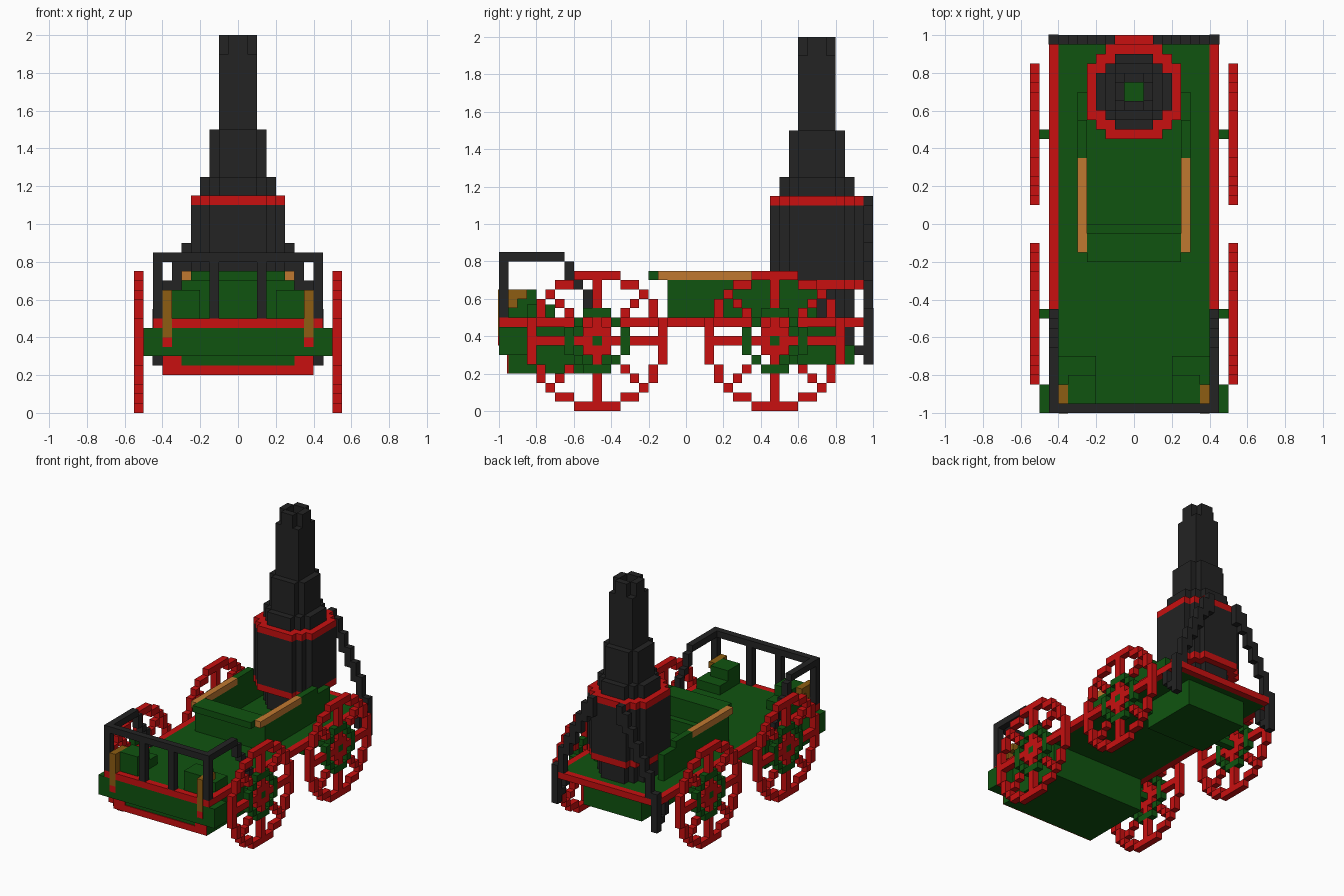
import bpy, bmesh

cube = bpy.data.objects.get("Cube")
if cube:
    bpy.data.objects.remove(cube)

U = 0.05  # block size


def material(name, rgb):
    m = bpy.data.materials.new(name)
    m.use_nodes = True
    color = (*rgb, 1)
    m.diffuse_color = color
    m.node_tree.nodes["Principled BSDF"].inputs["Base Color"].default_value = color
    return m


GREEN = material("green_paint", (0.005, 0.088, 0.005))
RED = material("red_paint", (0.58, 0.005, 0.005))
BLACK = material("black_iron", (0.017, 0.017, 0.017))
WOOD = material("tan_wood", (0.53, 0.19, 0.03))
BRASS = material("dark_brass", (0.27, 0.11, 0.006))


def finish(name, bm, mats):
    mesh = bpy.data.meshes.new(name)
    bm.normal_update()
    bm.to_mesh(mesh)
    bm.free()
    for m in mats:
        mesh.materials.append(m)
    ob = bpy.data.objects.new(name, mesh)
    bpy.context.collection.objects.link(ob)
    return ob


def box(name, mat, x, y, z):
    bm = bmesh.new()
    bmesh.ops.create_cube(bm, size=1)
    for v in bm.verts:
        v.co = [lo + (c + 0.5) * (hi - lo) for c, (lo, hi) in zip(v.co, (x, y, z))]
    return finish(name, bm, [mat])


def pair(name, mat, x, y, z):
    box("left_" + name, mat, x, y, z)
    box("right_" + name, mat, (-x[1], -x[0]), y, z)


def prism(name, cells, axis, origin, lo, hi, mats):
    """Extrude a set of grid cells {(i, j): material index} along an axis."""
    bm = bmesh.new()
    others = [a for a in range(3) if a != axis]

    def face(points, index):
        verts = []
        for i, j, h in points:
            co = [0, 0, 0]
            co[axis] = h
            co[others[0]] = origin[0] + i * U
            co[others[1]] = origin[1] + j * U
            verts.append(bm.verts.new(co))
        bm.faces.new(verts).material_index = index

    for (i, j), m in cells.items():
        ring = [(i, j), (i + 1, j), (i + 1, j + 1), (i, j + 1)]
        for h in (lo, hi):
            face([(*p, h) for p in ring], m)
        for k, (di, dj) in enumerate(((0, -1), (1, 0), (0, 1), (-1, 0))):
            if (i + di, j + dj) not in cells:
                a, b = ring[k], ring[(k + 1) % 4]
                face([(*a, lo), (*b, lo), (*b, hi), (*a, hi)], m)
    bmesh.ops.remove_doubles(bm, verts=bm.verts, dist=U / 100)
    bmesh.ops.recalc_face_normals(bm, faces=bm.faces)
    return finish(name, bm, mats)


# Wheels: rim, eight spokes, green inner ring and red hub
def in_wheel(i, j):
    return i * i + j * j <= 53


def wheel_cells():
    cells = {}
    for i in range(-7, 8):
        for j in range(-7, 8):
            d = i * i + j * j
            if not in_wheel(i, j) or d == 0:
                continue
            near = ((i + 1, j), (i - 1, j), (i, j + 1), (i, j - 1))
            rim = not all(in_wheel(*n) for n in near)
            if 8 <= d <= 10:
                cells[i, j] = 1
            elif rim or d <= 4 or i == 0 or j == 0 or abs(i) == abs(j):
                cells[i, j] = 0
    return cells


for end, y in (("front", -0.475), ("rear", 0.475)):
    for side, x in (("left", 0.5), ("right", -0.55)):
        prism(f"{end}_{side}_wheel", wheel_cells(), 0, (y - U / 2, 0.35),
              x, x + U, [RED, GREEN])
    box(end + "_axle", GREEN, (-0.55, 0.55), (y - U / 2, y + U / 2), (0.35, 0.4))

# Floor and its red edging
box("floor", GREEN, (-0.4, 0.4), (-0.95, 0.95), (0.45, 0.5))
pair("floor_edge", RED, (0.4, 0.45), (-1, 1), (0.45, 0.5))
box("front_floor_edge", RED, (-0.4, 0.4), (-1, -0.95), (0.45, 0.5))
box("rear_floor_edge", RED, (-0.4, 0.4), (0.95, 1), (0.45, 0.5))

# Underbody
box("front_beam", GREEN, (-0.5, 0.5), (-1, -0.85), (0.3, 0.45))
box("front_tub", GREEN, (-0.4, 0.4), (-0.95, -0.4), (0.2, 0.45))
box("rear_tub", GREEN, (-0.25, 0.25), (0.45, 0.9), (0.25, 0.45))
box("bumper", RED, (-0.4, 0.4), (-0.956, -0.95), (0.2, 0.25))
pair("bumper_end", RED, (0.3, 0.4), (-0.956, -0.95), (0.25, 0.3))

# Front railing with stepped ends
box("front_rail", BLACK, (-0.45, 0.45), (-1, -0.95), (0.8, 0.85))
pair("corner_post", BLACK, (0.4, 0.45), (-1, -0.95), (0.5, 0.8))
pair("inner_post", BLACK, (0.1, 0.15), (-1, -0.95), (0.5, 0.8))
pair("side_rail", BLACK, (0.4, 0.45), (-0.95, -0.65), (0.8, 0.85))
for k, (lo, hi) in enumerate(((0.7, 0.8), (0.65, 0.7), (0.55, 0.65), (0.5, 0.55))):
    y = -0.65 + k * U
    pair(f"rail_step_{k}", BLACK, (0.4, 0.45), (y, y + U), (lo, hi))

# Front seats and lamps
pair("seat", GREEN, (0.2, 0.4), (-0.85, -0.7), (0.5, 0.57))
pair("seat_back", GREEN, (0.2, 0.35), (-0.95, -0.8), (0.5, 0.65))
pair("lamp", BRASS, (0.35, 0.4), (-1.004, -0.95), (0.4, 0.65))
pair("lamp_foot", RED, (0.35, 0.4), (-1.004, -0.98), (0.35, 0.4))
pair("lamp_arm", BRASS, (0.35, 0.4), (-0.95, -0.9), (0.55, 0.65))
pair("lamp_tip", BRASS, (0.35, 0.4), (-0.9, -0.85), (0.6, 0.65))

# Open cabin with wooden arm rails
pair("cabin_wall", GREEN, (0.25, 0.3), (-0.1, 0.7), (0.5, 0.7))
box("cabin_front", GREEN, (-0.25, 0.25), (-0.1, -0.05), (0.5, 0.7))
box("cabin_bench", GREEN, (-0.25, 0.25), (-0.05, 0), (0.5, 0.6))
box("cabin_ledge", GREEN, (-0.25, 0.25), (-0.2, -0.05), (0.7, 0.75))
pair("arm_rail", WOOD, (0.25, 0.3), (-0.15, 0.35), (0.7, 0.75))
pair("wall_cap", GREEN, (0.25, 0.3), (0.35, 0.55), (0.7, 0.75))


# Boiler and chimney: stacked round layers around an open flue
def disc(n, reach):
    cells = {}
    for i in range(-n, n):
        for j in range(-n, n):
            d = ((i + 0.5) ** 2 + (j + 0.5) ** 2) ** 0.5
            if 1 < d <= reach:
                cells[i, j] = 0
    return cells


LAYERS = (
    ("boiler_base", 4, 4.2, 0.5, 0.65, BLACK),
    ("lower_band", 5, 5.2, 0.65, 0.7, RED),
    ("boiler", 5, 5.2, 0.7, 1.1, BLACK),
    ("upper_band", 5, 5.2, 1.1, 1.15, RED),
    ("chimney_foot", 4, 4.2, 1.15, 1.25, BLACK),
    ("chimney_lower", 3, 3.2, 1.25, 1.5, BLACK),
    ("chimney_upper", 2, 2.2, 1.5, 1.9, BLACK),
    ("chimney_top", 2, 2, 1.9, 2, BLACK),
)
for name, n, reach, lo, hi, mat in LAYERS:
    prism(name, disc(n, reach), 2, (0, 0.7), lo, hi, [mat])

# Stepped stays hanging from the boiler to the rear corners
STAY = ((1.0, 1.15), (0.95, 1.1), (0.85, 1.0), (0.75, 0.9),
        (0.65, 0.8), (0.5, 0.7), (0.25, 0.55))
for k, (lo, hi) in enumerate(STAY):
    x = 0.1 + k * U
    y1 = 1.003 if k == 6 else 1
    pair(f"stay_{k}", BLACK, (x, x + U + (0.003 if k == 6 else 0)), (0.95, y1), (lo, hi))
pair("stay_hook", BLACK, (0.4, 0.45), (0.9, 0.95), (0.3, 0.35))
pair("stay_hook_end", BLACK, (0.4, 0.45), (0.85, 0.9), (0.35, 0.45))
